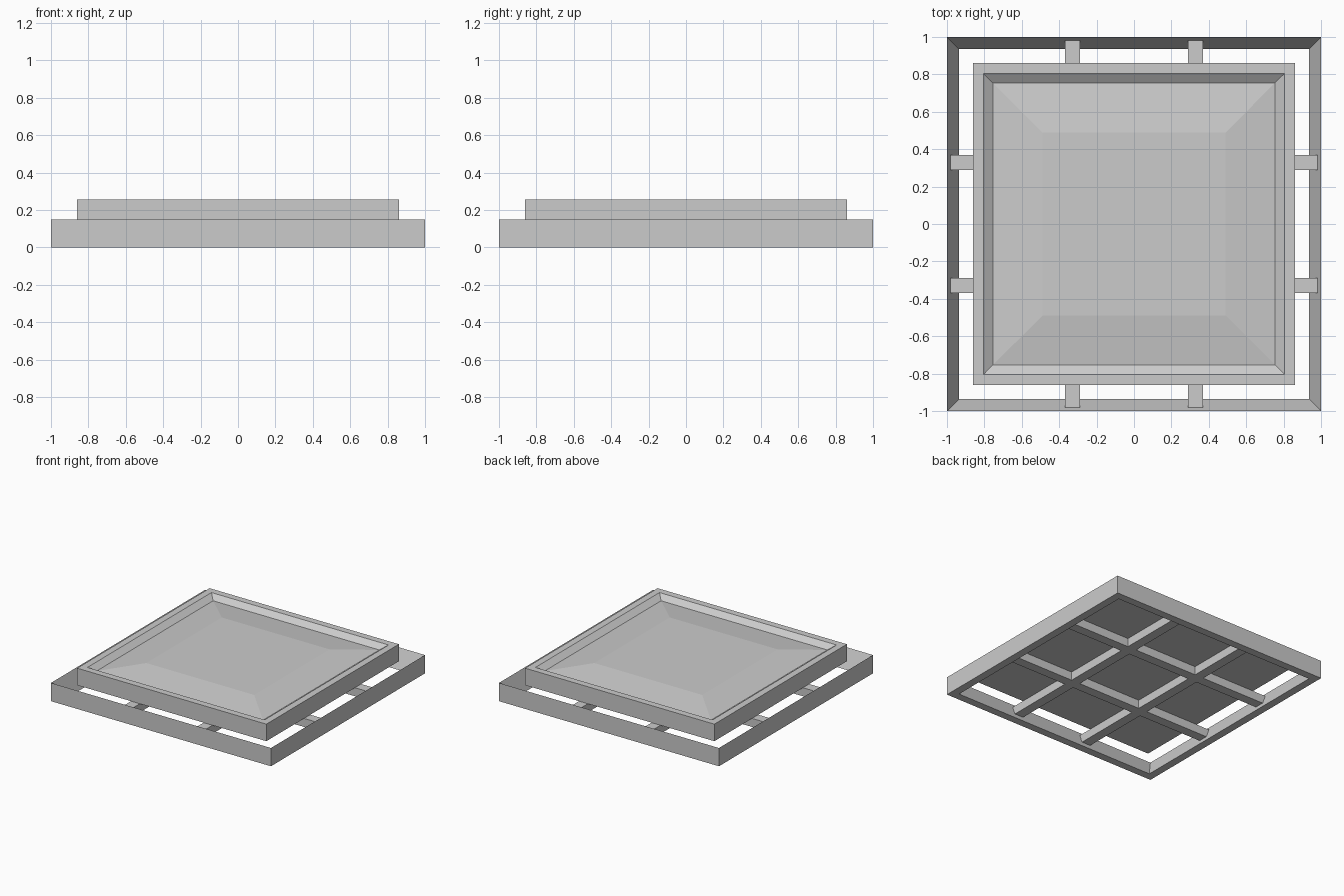
import bpy
import bmesh

default = bpy.data.objects.get("Cube")
if default:
    bpy.data.objects.remove(default, do_unlink=True)

grey = bpy.data.materials.new("light grey")
grey.use_nodes = True
colour = (0.6, 0.6, 0.6, 1)
grey.diffuse_color = colour
grey.node_tree.nodes["Principled BSDF"].inputs["Base Color"].default_value = colour


def finish(name, bm):
    bmesh.ops.recalc_face_normals(bm, faces=bm.faces)
    mesh = bpy.data.meshes.new(name)
    bm.to_mesh(mesh)
    bm.free()
    mesh.materials.append(grey)
    obj = bpy.data.objects.new(name, mesh)
    bpy.context.collection.objects.link(obj)
    return obj


def square_rings(name, profile, closed):
    """Sweep a (half width, height) profile round a square with mitred corners."""
    bm = bmesh.new()
    rings = [[bm.verts.new((sx * r, sy * r, z))
              for sx, sy in ((-1, -1), (1, -1), (1, 1), (-1, 1))]
             for r, z in profile]
    pairs = list(zip(rings, rings[1:]))
    if closed:
        pairs.append((rings[-1], rings[0]))
    else:
        bm.faces.new(rings[0])
        bm.faces.new(rings[-1])
    for a, b in pairs:
        for i in range(4):
            j = (i + 1) % 4
            bm.faces.new((a[i], a[j], b[j], b[i]))
    return finish(name, bm)


def support_bar(name, offset, along_x):
    """Bar with ends slanted to meet the inside of the frame."""
    bm = bmesh.new()
    bmesh.ops.create_cube(bm, size=1)
    for v in bm.verts:
        top = v.co.z > 0
        end = (0.98 if top else 0.955) * (1 if v.co.x > 0 else -1)
        side = offset + v.co.y * 0.08
        z = 0.115 if top else 0.045
        v.co = (end, side, z) if along_x else (side, end, z)
    return finish(name, bm)


# Outer frame: upright outside, sloping inside, flat underside
square_rings("outer_frame", [(1, 0), (1, 0.15), (0.935, 0)], True)

# Raised panel: rim, bevelled recess and shallow raised centre
square_rings("raised_panel", [(0.86, 0.115), (0.86, 0.255), (0.805, 0.255),
                              (0.755, 0.22), (0.49, 0.255)], False)

# Crossing supports beneath the panel
for label, offset in (("low", -0.33), ("high", 0.33)):
    support_bar(f"cross_bar_{label}", offset, True)
    support_bar(f"long_bar_{label}", offset, False)
